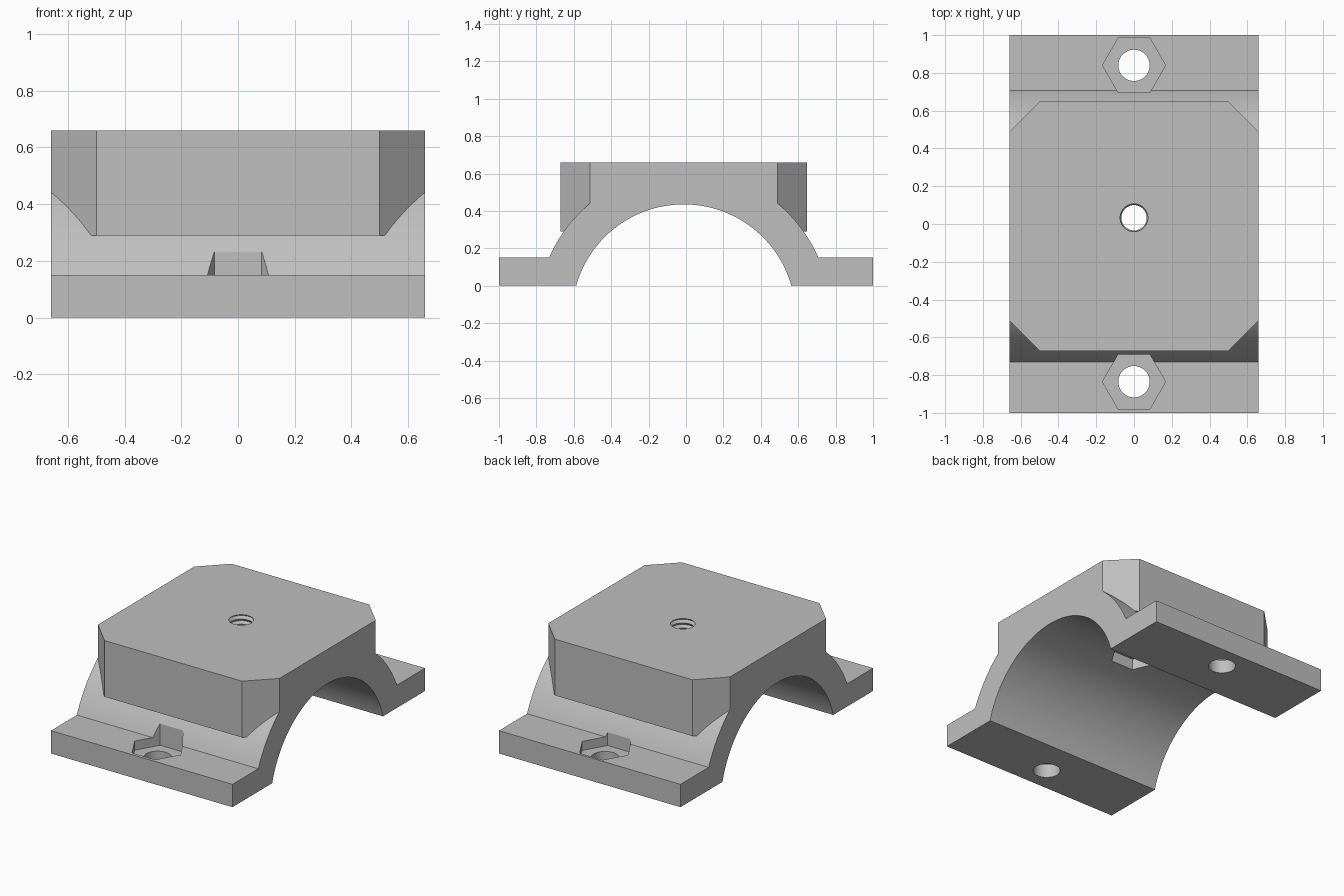
import bpy, bmesh, math
from mathutils import Matrix

default = bpy.data.objects.get("Cube")
if default:
    bpy.data.objects.remove(default, do_unlink=True)

HALF_W = 0.66                     # half width along x
MID_Y, AXIS_Z = -0.012, -0.163    # axis of the pipe saddle
BORE_R, SADDLE_R = 0.598, 0.785
FLANGE_T, TOP_Z = 0.15, 0.66
HOLE_Y = 0.033

grey = bpy.data.materials.new("plain grey")
grey.use_nodes = True
colour = (0.52, 0.52, 0.52, 1)
grey.diffuse_color = colour
grey.node_tree.nodes["Principled BSDF"].inputs["Base Color"].default_value = colour


def finish(name, bm):
    bmesh.ops.recalc_face_normals(bm, faces=bm.faces)
    mesh = bpy.data.meshes.new(name)
    bm.to_mesh(mesh)
    bm.free()
    mesh.materials.append(grey)
    obj = bpy.data.objects.new(name, mesh)
    bpy.context.collection.objects.link(obj)
    return obj


def extrude(name, points, vector):
    bm = bmesh.new()
    face = bm.faces.new([bm.verts.new(p) for p in points])
    new = bmesh.ops.extrude_face_region(bm, geom=[face])["geom"]
    bmesh.ops.translate(bm, vec=vector,
                        verts=[v for v in new if isinstance(v, bmesh.types.BMVert)])
    return finish(name, bm)


def ring(r, n, x, y, z):
    return [(x + r * math.cos(math.tau * i / n),
             y + r * math.sin(math.tau * i / n), z) for i in range(n)]


def upright(name, r, n, y, z0, z1):
    return extrude(name, ring(r, n, 0, y, z0), (0, 0, z1 - z0))


def combine(target, tool, operation):
    mod = target.modifiers.new(tool.name, "BOOLEAN")
    mod.operation, mod.solver, mod.object = operation, "EXACT", tool
    bpy.context.view_layer.objects.active = target
    bpy.ops.object.modifier_apply(modifier=mod.name)
    bpy.data.objects.remove(tool, do_unlink=True)


# Saddle with bolting flanges, swept across the width
start = math.asin((FLANGE_T - AXIS_Z) / SADDLE_R)
steps = 64
profile = [(1, 0), (1, FLANGE_T)]
for i in range(steps + 1):
    a = start + (math.pi - 2 * start) * i / steps
    profile.append((MID_Y + SADDLE_R * math.cos(a), AXIS_Z + SADDLE_R * math.sin(a)))
profile += [(-1, FLANGE_T), (-1, 0)]
body = extrude("clamp_body", [(-HALF_W, y, z) for y, z in profile], (2 * HALF_W, 0, 0))

# Mounting block with clipped corners
cut, half_d = 0.16, 0.66
outline = [(HALF_W, half_d - cut), (HALF_W - cut, half_d)]
outline += [(-x, y) for x, y in reversed(outline)]
outline += [(-x, -y) for x, y in outline]
block = extrude("mounting_block", [(x, MID_Y + y, 0.29) for x, y in outline],
                (0, 0, TOP_Z - 0.29))
combine(body, block, "UNION")

# Pipe bore
bore = upright("pipe_bore", BORE_R, 128, 0, -1, 1)
bore.data.transform(Matrix.Translation((0, MID_Y, AXIS_Z)) @ Matrix.Rotation(math.pi / 2, 4, "Y"))
combine(body, bore, "DIFFERENCE")

# Bolt holes with hexagonal nut pockets in both flanges
for y in (-0.835, 0.84):
    combine(body, upright("bolt_hole", 0.083, 40, y, -0.1, 0.2), "DIFFERENCE")
    combine(body, upright("nut_pocket", 0.167, 6, y, 0.09, 0.285), "DIFFERENCE")

# Nut pocket in the ceiling of the bore
combine(body, upright("ceiling_pocket", 0.167, 6, HOLE_Y, 0.2, 0.5), "DIFFERENCE")

# Threaded centre hole, turned from a zigzag profile
bm = bmesh.new()
n, pitch, levels = 40, 0.034, 17
loops = []
for k in range(levels):
    r = 0.08 if k % 2 else 0.067
    z = TOP_Z + pitch / 4 - (levels - 3 - k) * pitch / 2
    loops.append([bm.verts.new(p) for p in ring(r, n, 0, HOLE_Y, z)])
for low, high in zip(loops, loops[1:]):
    for i in range(n):
        j = (i + 1) % n
        bm.faces.new((low[i], low[j], high[j], high[i]))
bm.faces.new(loops[0])
bm.faces.new(loops[-1])
combine(body, finish("threaded_hole", bm), "DIFFERENCE")

# Smooth the curved surfaces, keep edges crisp
bpy.ops.object.select_all(action="DESELECT")
body.select_set(True)
bpy.context.view_layer.objects.active = body
bpy.ops.object.shade_smooth_by_angle(angle=math.radians(20))
